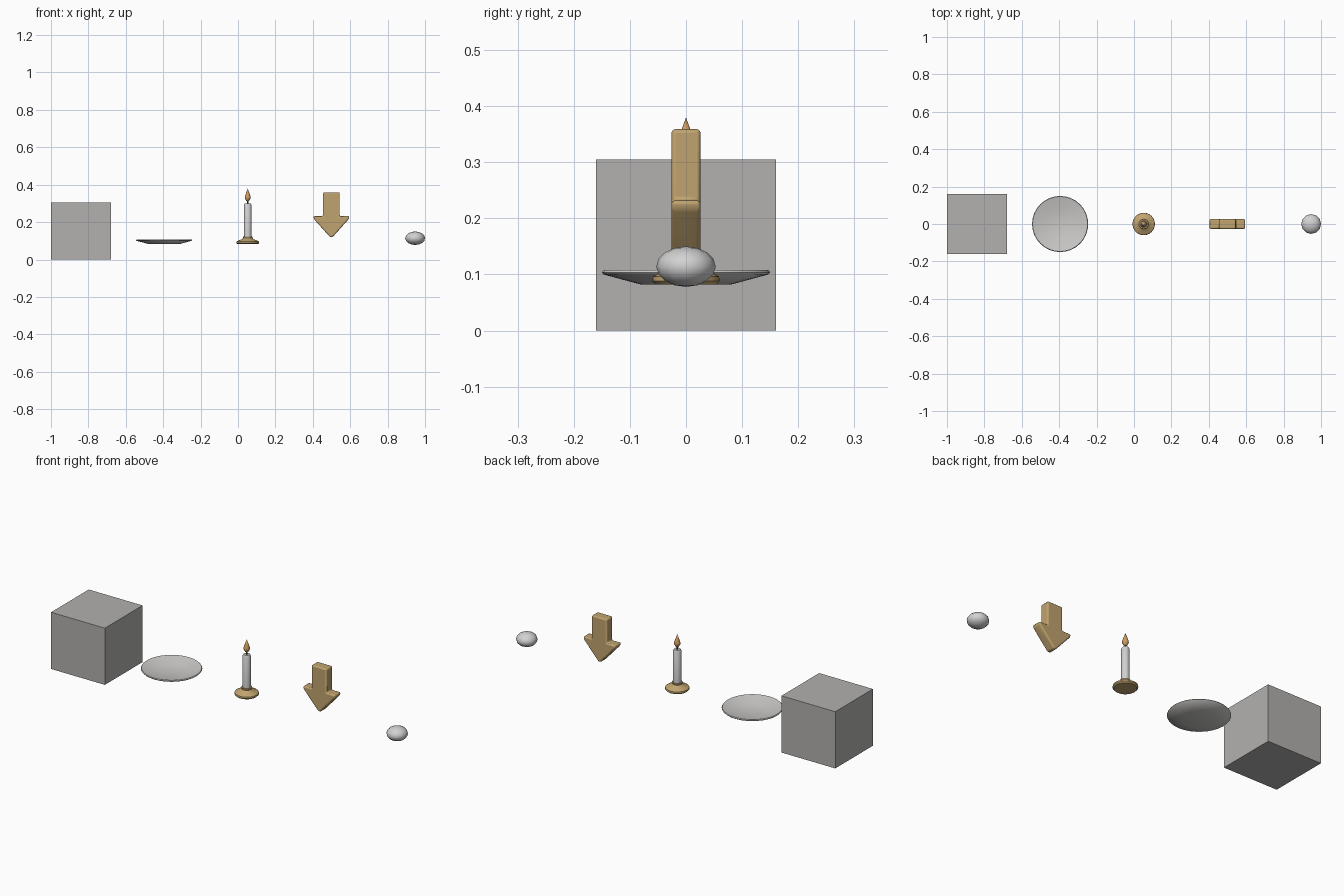
import bpy, bmesh
from math import pi, cos, sin, radians

if "Cube" in bpy.data.objects:
    bpy.data.objects.remove(bpy.data.objects["Cube"], do_unlink=True)


def material(name, rgb):
    m = bpy.data.materials.new(name)
    m.use_nodes = True
    m.diffuse_color = (*rgb, 1)
    m.node_tree.nodes["Principled BSDF"].inputs["Base Color"].default_value = (*rgb, 1)
    return m


GREY = material("stone grey", (0.45, 0.44, 0.43))
CHINA = material("china white", (0.60, 0.59, 0.58))
WAX = material("wax white", (0.65, 0.64, 0.64))
GOLD = material("gold", (0.53, 0.37, 0.16))
FLAME = material("flame orange", (0.62, 0.34, 0.11))
WICK = material("wick brown", (0.08, 0.05, 0.03))


def finish(bm, name, mat, loc, angle=None):
    """Turn a bmesh into a named object, smooth below the given angle."""
    bmesh.ops.recalc_face_normals(bm, faces=bm.faces)
    mesh = bpy.data.meshes.new(name)
    bm.to_mesh(mesh)
    bm.free()
    mesh.materials.append(mat)
    ob = bpy.data.objects.new(name, mesh)
    ob.location = loc
    bpy.context.collection.objects.link(ob)
    if angle:
        bpy.ops.object.select_all(action='DESELECT')
        bpy.context.view_layer.objects.active = ob
        ob.select_set(True)
        bpy.ops.object.shade_smooth_by_angle(angle=radians(angle))
    return ob


def lathe(name, profile, mat, x, sides=24, angle=40):
    """Spin a (radius, height) profile around the vertical axis."""
    bm = bmesh.new()
    verts = [bm.verts.new((r, 0, z)) for r, z in profile]
    edges = [bm.edges.new(pair) for pair in zip(verts, verts[1:])]
    bmesh.ops.spin(bm, geom=verts + edges, axis=(0, 0, 1), cent=(0, 0, 0),
                   angle=2 * pi, steps=sides, use_duplicate=False)
    bmesh.ops.remove_doubles(bm, verts=bm.verts, dist=1e-4)
    return finish(bm, name, mat, (x, 0, 0), angle)


# Plain block
bm = bmesh.new()
bmesh.ops.create_cube(bm, size=1)
bmesh.ops.scale(bm, vec=(0.32, 0.32, 0.305), verts=bm.verts)
finish(bm, "block", GREY, (-0.84, 0, 0.1525))

# Plate with a flat well and a thin rim
lathe("plate", [(0, 0.082), (0.08, 0.082), (0.147, 0.1), (0.15, 0.104),
                (0.147, 0.108), (0.14, 0.107), (0.08, 0.088), (0, 0.088)],
      CHINA, -0.395, 32)

# Candle: holder, wax, wick, flame
CANDLE_X = 0.052
lathe("candle_holder", [(0, 0.082), (0.054, 0.082), (0.06, 0.088), (0.059, 0.096),
                        (0.05, 0.102), (0.032, 0.108), (0.025, 0.116),
                        (0.026, 0.124), (0, 0.124)], GOLD, CANDLE_X)
lathe("candle_wax", [(0, 0.12), (0.02, 0.12), (0.02, 0.292), (0.016, 0.3),
                     (0, 0.298)], WAX, CANDLE_X, 16)
lathe("candle_wick", [(0, 0.296), (0.003, 0.296), (0.003, 0.314), (0, 0.314)],
      WICK, CANDLE_X, 8)
lathe("candle_flame", [(0, 0.308), (0.009, 0.315), (0.016, 0.328), (0.015, 0.338),
                       (0.008, 0.358), (0, 0.38)], FLAME, CANDLE_X, 12, 60)

# Downward arrow, extruded from a mirrored outline and bevelled
half = [(0.045, 0.359), (0.045, 0.232), (0.096, 0.232), (0.093, 0.216), (0.007, 0.12)]
outline = half + [(-x, z) for x, z in reversed(half)]
bm = bmesh.new()
face = bm.faces.new([bm.verts.new((x, -0.026, z)) for x, z in outline])
side = bmesh.ops.extrude_face_region(bm, geom=[face])["geom"]
bmesh.ops.translate(bm, vec=(0, 0.052, 0),
                    verts=[v for v in side if isinstance(v, bmesh.types.BMVert)])
arrow = finish(bm, "arrow", GOLD, (0.499, 0, 0), 35)
bevel = arrow.modifiers.new("soft edges", 'BEVEL')
bevel.width = 0.009
bevel.segments = 3
bevel.limit_method = 'ANGLE'
# keep the bevel ahead of the smoothing modifier
arrow.modifiers.move(len(arrow.modifiers) - 1, 0)

# Flattened pebble, wider above than below
bm = bmesh.new()
bmesh.ops.create_uvsphere(bm, u_segments=12, v_segments=8, radius=1)
bmesh.ops.scale(bm, vec=(0.053, 0.053, 0.036), verts=bm.verts)
finish(bm, "pebble", WAX, (0.947, 0, 0.114), 60)
